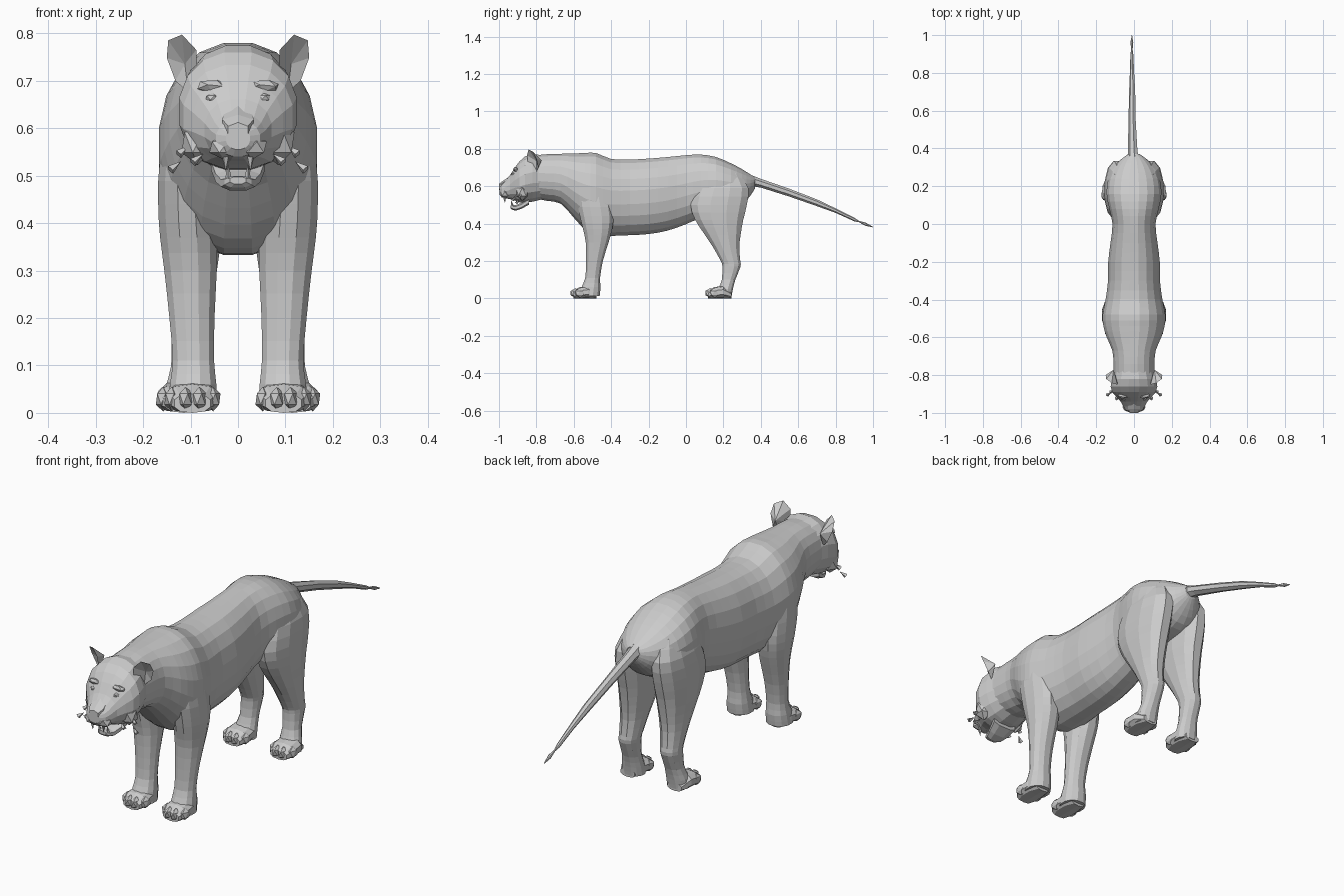
import bpy, bmesh, math
from mathutils import Vector, Matrix


def finish(name, bm):
    bmesh.ops.recalc_face_normals(bm, faces=bm.faces[:])
    me = bpy.data.meshes.new(name)
    bm.to_mesh(me)
    bm.free()
    ob = bpy.data.objects.new(name, me)
    bpy.context.collection.objects.link(ob)
    return ob


def smooth_rows(rows, steps):
    """Catmull-Rom resampling of a table of cross-sections."""
    out = []
    for i in range(len(rows) - 1):
        quad = (rows[max(i - 1, 0)], rows[i], rows[i + 1], rows[min(i + 2, len(rows) - 1)])
        for k in range(steps):
            t = k / steps
            out.append([0.5 * (2 * b + (c - a) * t + (2 * a - 5 * b + 4 * c - d) * t * t
                               + (3 * b - a - 3 * c + d) * t ** 3) for a, b, c, d in zip(*quad)])
    return out + [rows[-1]]


def loft(name, rows, axis, sides=14, power=2.0, steps=2):
    """rows: (position along axis, x min, x max, other min, other max)."""
    bm = bmesh.new()
    rings = []
    for p, x0, x1, o0, o1 in smooth_rows(rows, steps):
        ring = []
        for k in range(sides):
            a = 2 * math.pi * (k + 0.5) / sides
            c, s = (math.copysign(abs(v) ** (2 / power), v) for v in (math.cos(a), math.sin(a)))
            x = (x0 + x1) / 2 + c * (x1 - x0) / 2
            o = (o0 + o1) / 2 + s * (o1 - o0) / 2
            ring.append(bm.verts.new((x, p, o) if axis == 'y' else (x, o, p)))
        rings.append(ring)
    for r, q in zip(rings, rings[1:]):
        for k in range(sides):
            j = (k + 1) % sides
            bm.faces.new((r[k], r[j], q[j], q[k]))
    bm.faces.new(rings[0])
    bm.faces.new(rings[-1])
    return finish(name, bm)


def profile(name, rows, **kw):
    """Symmetric loft along y from rows (y, z top, z bottom, half width)."""
    return loft(name, [(y, -w, w, b, t) for y, t, b, w in rows], 'y', **kw)


def limb(name, rows, side, **kw):
    """Vertical loft from rows (z, y min, y max, inner x, outer x)."""
    return loft(name, [(z, side * a, side * b, y0, y1) for z, y0, y1, a, b in rows], 'z', **kw)


def blob(name, loc, size, subdivisions=1, pitch=0):
    bm = bmesh.new()
    m = Matrix.Translation(loc) @ Matrix.Rotation(pitch, 4, 'X') @ Matrix.Diagonal((*size, 1))
    bmesh.ops.create_icosphere(bm, subdivisions=subdivisions, radius=1, matrix=m)
    return finish(name, bm)


def spike(name, base, tip, r):
    bm = bmesh.new()
    base, tip = Vector(base), Vector(tip)
    rot = (tip - base).to_track_quat('Z', 'Y').to_matrix().to_4x4()
    bmesh.ops.create_cone(bm, cap_ends=True, segments=4, radius1=r, radius2=0,
                          depth=(tip - base).length,
                          matrix=Matrix.Translation((base + tip) / 2) @ rot)
    return finish(name, bm)


# Torso with neck, shoulders and hips
profile("torso", [
    (-0.82, .765, .535, .108), (-0.74, .773, .52, .110), (-0.67, .775, .505, .116),
    (-0.60, .777, .43, .146), (-0.54, .780, .365, .164), (-0.48, .780, .332, .168),
    (-0.40, .748, .332, .152), (-0.30, .745, .336, .139), (-0.20, .750, .342, .138),
    (-0.10, .758, .36, .126), (0.0, .768, .395, .115), (0.08, .771, .43, .132),
    (0.16, .758, .455, .147), (0.24, .724, .475, .138), (0.30, .692, .50, .108),
    (0.345, .663, .55, .066), (0.37, .648, .59, .03)], sides=20, power=2.15)

# Tail sloping down behind
loft("tail", [
    (0.32, -.035, .03, .605, .672), (0.40, -.032, .020, .592, .640), (0.55, -.029, .011, .545, .588),
    (0.70, -.026, .008, .493, .530), (0.80, -.022, .002, .457, .482), (0.90, -.019, -.003, .412, .432),
    (0.925, -.015, -.007, .407, .415), (0.96, -.019, -.003, .388, .406),
    (1.0, -.012, -.010, .380, .383)], 'y', sides=7, steps=1)

# Head and muzzle
profile("head", [
    (-0.76, .765, .53, .100), (-0.82, .776, .515, .118), (-0.86, .762, .51, .126),
    (-0.89, .735, .512, .117), (-0.915, .702, .522, .096), (-0.94, .662, .53, .072),
    (-0.965, .632, .534, .058), (-0.985, .616, .54, .047), (-0.997, .602, .555, .026)],
    sides=16, power=2.2, steps=1)
# Open lower jaw
profile("lower_jaw", [
    (-0.84, .54, .50, .06), (-0.88, .512, .478, .05), (-0.91, .500, .468, .038),
    (-0.93, .500, .474, .03), (-0.938, .498, .482, .018)], sides=8, power=2.6, steps=1)
profile("nose", [
    (-0.95, .648, .60, .034), (-0.98, .628, .588, .038), (-1.0, .612, .58, .024)],
    sides=6, steps=1)

for s, tag in ((-1, "left"), (1, "right")):
    # Cupped ear: rim fan with a front hollow and a back bulge
    bm = bmesh.new()
    rim = [bm.verts.new((s * x, y, z)) for x, y, z in (
        (.085, -.845, .715), (.088, -.85, .765), (.118, -.842, .797), (.147, -.82, .785),
        (.150, -.80, .748), (.132, -.79, .70), (.105, -.80, .675))]
    for centre in ((s * .112, -.80, .735), (s * .108, -.772, .738)):
        c = bm.verts.new(centre)
        for k in range(len(rim)):
            bm.faces.new((c, rim[k], rim[(k + 1) % len(rim)]))
    finish(tag + "_ear", bm)

    # Face details
    blob(tag + "_brow", (s * .055, -.908, .688), (.034, .018, .014), pitch=-.6)
    blob(tag + "_eye", (s * .054, -.922, .664), (.016, .012, .010))
    blob(tag + "_whisker_pad", (s * .030, -.968, .560), (.034, .028, .026))
    blob(tag + "_cheek", (s * .085, -.875, .570), (.038, .04, .048))
    spike(tag + "_upper_fang", (s * .027, -.97, .54), (s * .026, -.968, .508), .008)
    spike(tag + "_lower_fang", (s * .020, -.928, .495), (s * .021, -.935, .525), .007)
    for k, (x, y, z) in enumerate(((.125, -.89, .545), (.142, -.905, .512), (.095, -.925, .528))):
        spike(f"{tag}_whisker_tuft_{k}", (s * x, y, z), (s * (x - .022), y + .012, z + .018), .010)

    # Front leg
    limb(tag + "_front_leg", [
        (.64, -.56, -.43, .04, .138), (.54, -.585, -.40, .05, .166), (.44, -.57, -.385, .047, .170),
        (.37, -.553, -.392, .043, .166), (.30, -.538, -.412, .043, .157),
        (.20, -.535, -.443, .048, .146), (.11, -.540, -.458, .049, .139),
        (.06, -.560, -.455, .044, .145), (.012, -.57, -.46, .042, .148)], s, sides=12, power=2.2)

    # Hind leg with haunch and hock
    limb(tag + "_hind_leg", [
        (.67, .10, .29, .02, .115), (.59, .05, .338, .02, .150), (.50, .02, .330, .02, .159),
        (.42, .045, .310, .025, .157), (.34, .098, .295, .037, .151), (.27, .145, .287, .047, .146),
        (.20, .184, .292, .056, .142), (.17, .193, .293, .06, .142), (.10, .190, .265, .064, .142),
        (.05, .172, .252, .06, .155), (.010, .165, .245, .06, .158)], s, sides=12, power=2.2)

    # Paws: sole loft and four toes
    for part, cx, y0, w in (("front", .096, -.62, .056), ("hind", .114, .10, .058)):
        loft(f"{tag}_{part}_paw", [
            (y0 + d, s * cx - h, s * cx + h, 0, t) for d, h, t in
            ((.018, w * .7, .040), (.05, w, .060), (.10, w * .95, .068), (.142, w * .6, .035))],
            'y', sides=10, power=2.5, steps=1)
        for k, off in enumerate((-1.5, -.5, .5, 1.5)):
            back = .024 if abs(off) > 1 else 0
            blob(f"{tag}_{part}_toe_{k}", (s * cx + off * .029, y0 + .03 + back, .029),
                 (.0175, .031, .026))
